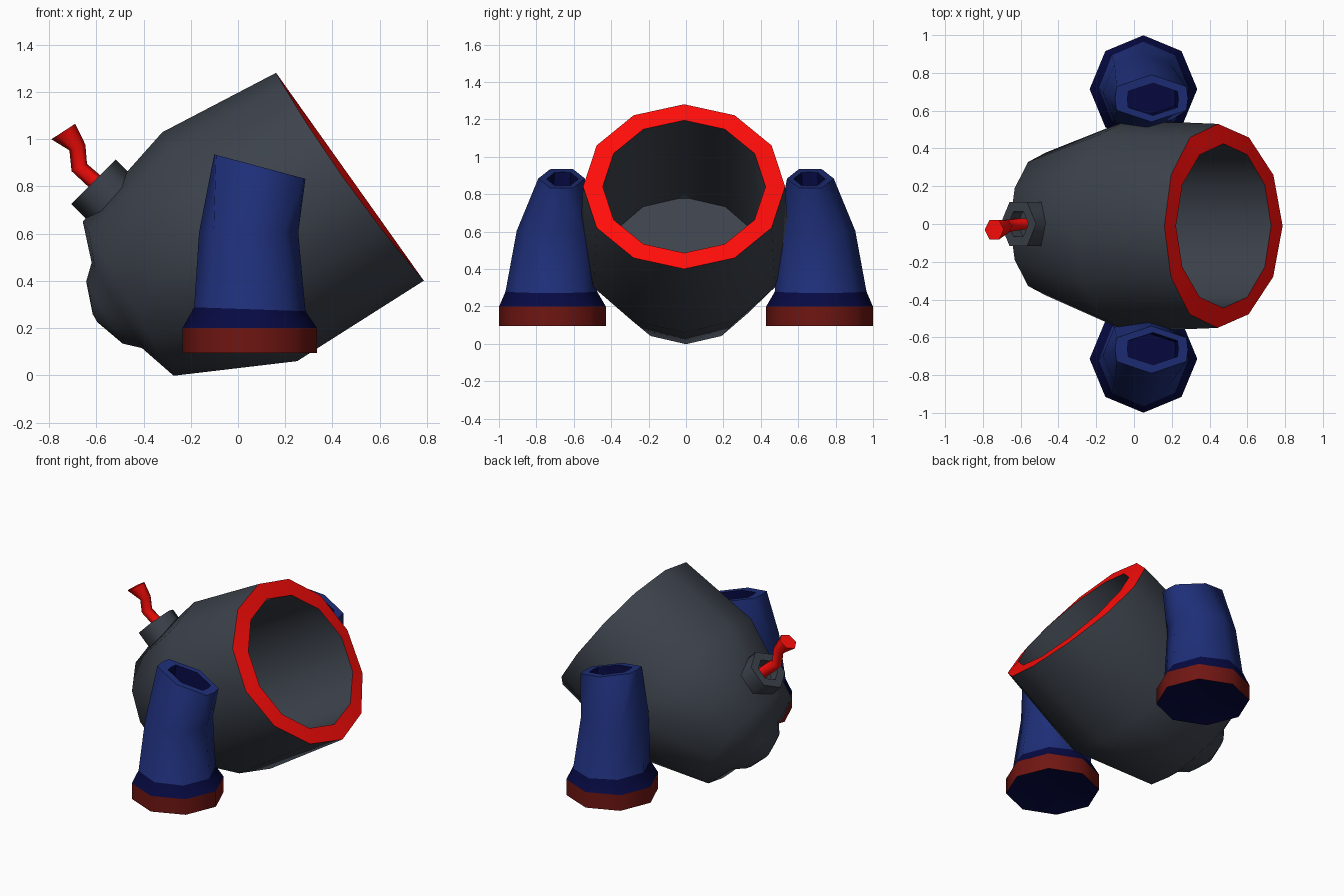
import bpy, bmesh
from math import cos, sin, pi, radians
from mathutils import Vector

if "Cube" in bpy.data.objects:
    bpy.data.objects.remove(bpy.data.objects["Cube"])


def material(name, rgb):
    m = bpy.data.materials.new(name)
    m.diffuse_color = (*rgb, 1)
    m.use_nodes = True
    m.node_tree.nodes["Principled BSDF"].inputs["Base Color"].default_value = m.diffuse_color
    return m


SLATE = material("slate", (0.046, 0.055, 0.072))
RED = material("red", (1.0, 0.004, 0.003))
BLUE = material("blue", (0.013, 0.028, 0.19))
NAVY = material("navy", (0.002, 0.003, 0.055))
MAROON = material("maroon", (0.16, 0.008, 0.006))


def ring(center, tilt, ru, rv, sides, flat=False):
    """Ring with one axis in the xz plane (angle tilt) and the other along y.
    flat squeezes an octagon into a six-cornered outline."""
    u, pts = Vector((cos(tilt), 0, sin(tilt))), []
    for i in range(sides):
        a = 2 * pi * i / sides
        c, s = round(cos(a), 6), round(sin(a), 6)
        if flat:
            c = (abs(c) ** 0.12 if c else 0) * (1 if c > 0 else -1)
            s = s * abs(s)
        pts.append(Vector(center) + u * (ru * c) + Vector((0, rv * s, 0)))
    return pts


def loft(name, rings, bands, mats, smooth, mirror=False):
    """Skin the rings; bands = material index of start cap, each band, end cap."""
    bm = bmesh.new()
    loops = [[bm.verts.new(p) for p in r] for r in rings]
    n = len(loops[0])
    bm.faces.new(loops[0]).material_index = bands[0]
    for k, (a, b) in enumerate(zip(loops, loops[1:])):
        for i in range(n):
            j = (i + 1) % n
            bm.faces.new((a[i], a[j], b[j], b[i])).material_index = bands[k + 1]
    bm.faces.new(loops[-1]).material_index = bands[-1]
    bmesh.ops.recalc_face_normals(bm, faces=bm.faces)
    me = bpy.data.meshes.new(name)
    bm.to_mesh(me)
    bm.free()
    for m in mats:
        me.materials.append(m)
    ob = bpy.data.objects.new(name, me)
    bpy.context.collection.objects.link(ob)
    if mirror:
        ob.modifiers.new("mirror", "MIRROR").use_axis = (False, True, False)
    bpy.ops.object.select_all(action='DESELECT')
    ob.select_set(True)
    bpy.context.view_layer.objects.active = ob
    if smooth:
        bpy.ops.object.shade_smooth_by_angle(angle=radians(smooth))
    return ob


# Barrel: bore floor, bore, red rim (bowed back at the sides), body, rear knob
AXIS = radians(30.5)
back = Vector((-0.465, 0, 0.325))
along = Vector((cos(AXIS), 0, sin(AXIS)))
up = AXIS + pi / 2
mouth, face = (0.474, -0.01, 0.841), radians(35.4) + pi / 2
rim = ring(mouth, face, 0.54, 0.54, 12)
for p in rim:
    p.x -= 0.03 * (p.y / 0.54) ** 2
rings = [ring((-0.275, -0.01, 0.405), up, 0.44, 0.44, 12),
         ring(mouth, face, 0.435, 0.435, 12),
         rim,
         ring((-0.035, -0.01, 0.545), up, 0.5625, 0.56, 12)]
for d, r in [(0, 0.379), (-0.056, 0.21), (-0.117, 0.152), (-0.163, 0.02)]:
    rings.append(ring(back + along * d, up, r, r, 12))
loft("barrel", rings, [0, 0, 1, 0, 0, 0, 0, 0, 0], [SLATE, RED], 68)

# Hexagonal fuse socket with a recess
out = Vector((-0.71, 0, 0.70))
top = Vector((-0.6125, 0, 0.82))
loft("fuse_socket",
     [ring(top + out * d, radians(45), r, r, 6)
      for d, r in [(-0.115, 0.133), (0, 0.133), (0, 0.075), (-0.07, 0.075)]],
     [0] * 5, [SLATE], 65)

# Bent fuse with a flared end
path = [((-0.55, 0, 0.77), 45, 0.034), ((-0.605, 0, 0.82), 45, 0.035),
        ((-0.672, -0.01, 0.88), 25, 0.036), ((-0.68, -0.015, 0.965), 20, 0.036),
        ((-0.74, -0.03, 1.0325), 33, 0.06)]
loft("fuse", [ring(p, radians(t), r, r, 6) for p, t, r in path], [0] * 6, [RED], 70)

# Legs: slanted, flattened and hollow at the top, mirrored front to back
SLANT = radians(-15)
levels = [ring((0.05, 0.714, 0.2), 0, 0.285, 0.285, 8),
          ring((0.05, 0.72, 0.28), radians(-2), 0.236, 0.245, 8),
          ring((0.045, 0.695, 0.605), 0, 0.21, 0.21, 8),
          ring((0.0925, 0.665, 0.884), SLANT, 0.2, 0.125, 8, True),
          ring((0.1, 0.66, 0.882), SLANT, 0.14, 0.085, 8, True),
          ring((0.085, 0.667, 0.74), SLANT, 0.14, 0.085, 8, True)]
loft("legs", levels, [1, 1, 0, 0, 0, 1, 1], [BLUE, NAVY], 60, True)

# Foot bands with a dark, slightly hollow sole
loft("feet", [ring((0.05, 0.714, z), 0, r, r, 8)
              for z, r in ((0.15, 0.05), (0.095, 0.285), (0.2, 0.285))],
     [1, 1, 0, 1], [MAROON, NAVY], 60, True)
